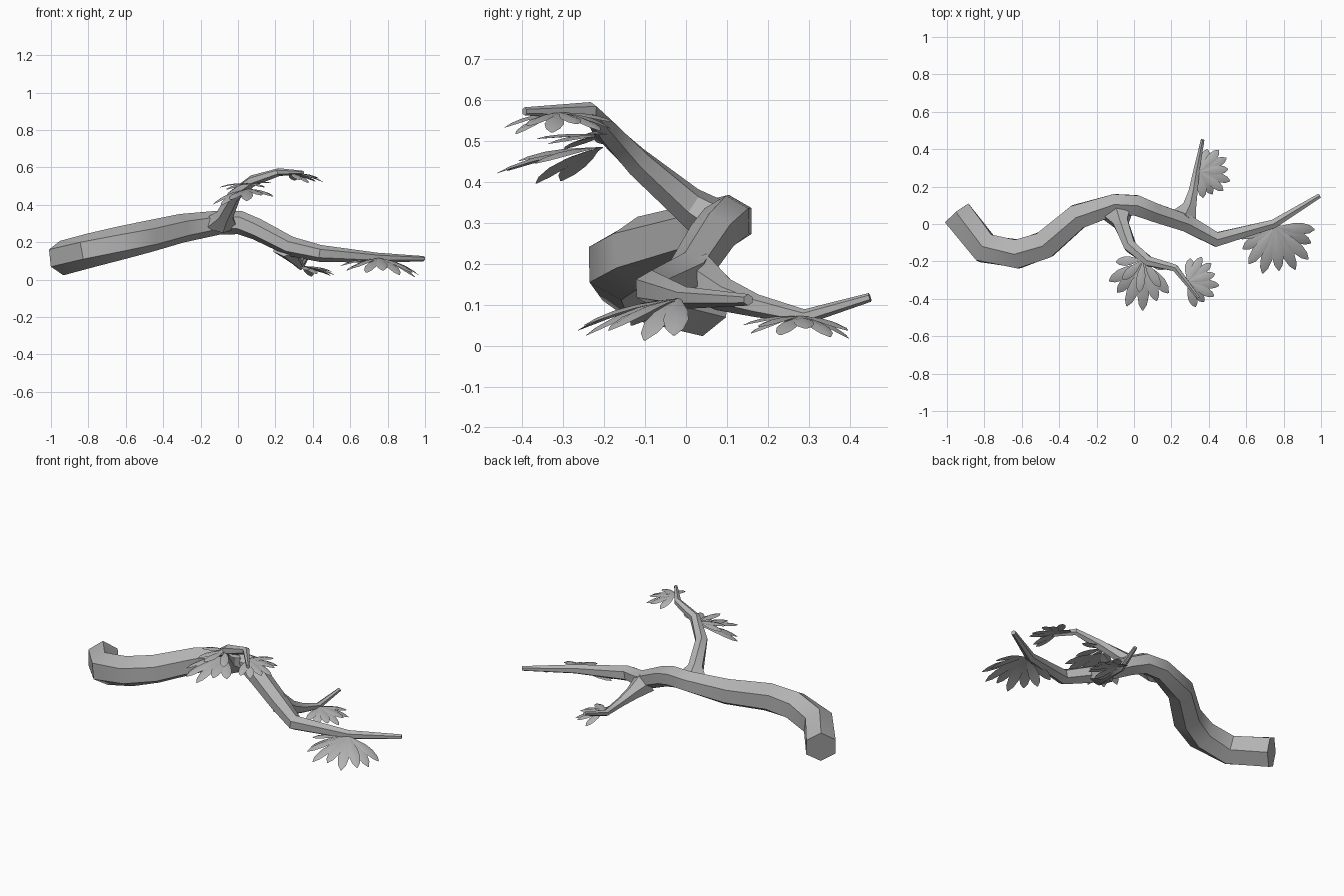
import bpy, bmesh, math
from mathutils import Vector

if "Cube" in bpy.data.objects:
    bpy.data.objects.remove(bpy.data.objects["Cube"])

UP = Vector((0, 0, 1))
bark = bpy.data.materials.new("mid_grey")
bark.diffuse_color = (.45, .45, .45, 1)
bark.use_nodes = True
bark.node_tree.nodes["Principled BSDF"].inputs["Base Color"].default_value = bark.diffuse_color


def finish(bm, name):
    bmesh.ops.recalc_face_normals(bm, faces=bm.faces)
    mesh = bpy.data.meshes.new(name)
    bm.to_mesh(mesh)
    bm.free()
    mesh.materials.append(bark)
    obj = bpy.data.objects.new(name, mesh)
    bpy.context.collection.objects.link(obj)
    bpy.ops.object.select_all(action='DESELECT')
    obj.select_set(True)
    bpy.context.view_layer.objects.active = obj
    bpy.ops.object.shade_smooth_by_angle(angle=math.radians(32))
    return obj


def limb(name, path, flare=1, sides=6):
    """Tapered tube through (x, y, z, radius) points; flare widens the first ring."""
    bm = bmesh.new()
    pts = [Vector(p[:3]) for p in path]
    rings = []
    for i, p in enumerate(pts):
        a, b = pts[max(i - 1, 0)], pts[min(i + 1, len(pts) - 1)]
        t = ((p - a).normalized() + (b - p).normalized()).normalized()
        side = t.cross(UP).normalized()
        up = side.cross(t)
        if i == 0:
            side = side * flare
        r = path[i][3]
        rings.append([bm.verts.new(p + r * (side * math.sin(k * math.tau / sides)
                                            + up * math.cos(k * math.tau / sides)))
                      for k in range(sides)])
    for r0, r1 in zip(rings, rings[1:]):
        for k in range(sides):
            j = (k + 1) % sides
            bm.faces.new((r0[k], r0[j], r1[j], r1[k]))
    bm.faces.new(rings[0])
    bm.faces.new(rings[-1])
    return finish(bm, name)


def leaf(bm, base, angle, length, width, drop):
    """Drooping blade with a raised midrib and a thin flat underside."""
    d = Vector((math.cos(angle), math.sin(angle), 0))
    s = Vector((-d.y, d.x, 0))
    profile = [(0, .12), (.2, .36), (.45, .85), (.68, 1), (.88, .7), (1, .1)]
    rows = []
    for t, w in profile:
        c = base + d * length * t - UP * drop * (.5 * t + .5 * t * t)
        rows.append([bm.verts.new(c - s * width * w / 2),
                     bm.verts.new(c + UP * width * w * .14),
                     bm.verts.new(c + s * width * w / 2)])
    for a, b in zip(rows, rows[1:]):
        for k in range(3):
            j = (k + 1) % 3
            bm.faces.new((a[k], a[j], b[j], b[k]))
    bm.faces.new(rows[0])
    bm.faces.new(rows[-1])


def cluster(name, base, start, end, count, length, width, drop0, drop1):
    """Fan of leaves; the droop changes across the fan and alternates slightly."""
    bm = bmesh.new()
    for i in range(count):
        f = i / (count - 1)
        angle = math.radians(start + (end - start) * f)
        size = length * (.82 + .18 * math.sin(math.pi * f)) * (1, .9, .98)[i % 3]
        drop = drop0 + (drop1 - drop0) * f + (-.008, .01)[i % 2]
        leaf(bm, Vector(base), angle, size, width, drop)
    finish(bm, name)


# Main branch
limb("main_branch", [
    (-.943, .053, .115, .093), (-.795, -.13, .155, .092), (-.62, -.16, .198, .089),
    (-.475, -.11, .232, .085), (-.30, .04, .275, .077), (-.10, .105, .305, .064),
    (.01, .10, .305, .063), (.10, .065, .27, .058), (.28, .005, .178, .053),
    (.44, -.083, .14, .045), (.745, .0, .117, .027), (.993, .152, .112, .014)])

# Side branches, flared where they join
limb("upper_side_branch", [
    (-.09, .07, .30, .06), (-.07, .005, .345, .046), (-.02, -.12, .45, .037),
    (.08, -.20, .53, .03), (.22, -.235, .575, .021), (.345, -.395, .573, .010)],
    flare=1.7)
limb("lower_side_branch", [
    (.26, .02, .175, .06), (.295, .09, .125, .042), (.315, .17, .098, .028),
    (.335, .29, .07, .019), (.367, .45, .118, .011)], flare=1.4)

# Leaf clusters
cluster("main_leaves", (.755, -.015, .115), 194, 356, 9, .262, .062, .05, .098)
cluster("lower_leaves", (.35, .28, .072), -82, 70, 8, .172, .05, .03, .045)
cluster("upper_inner_leaves", (.055, -.205, .485), 208, 308, 6, .26, .062, .09, .03)
cluster("upper_inner_top_leaves", (.05, -.19, .515), 185, 340, 5, .18, .05, .03, .005)
cluster("upper_outer_leaves", (.285, -.31, .57), -72, 82, 8, .172, .048, .045, .03)
